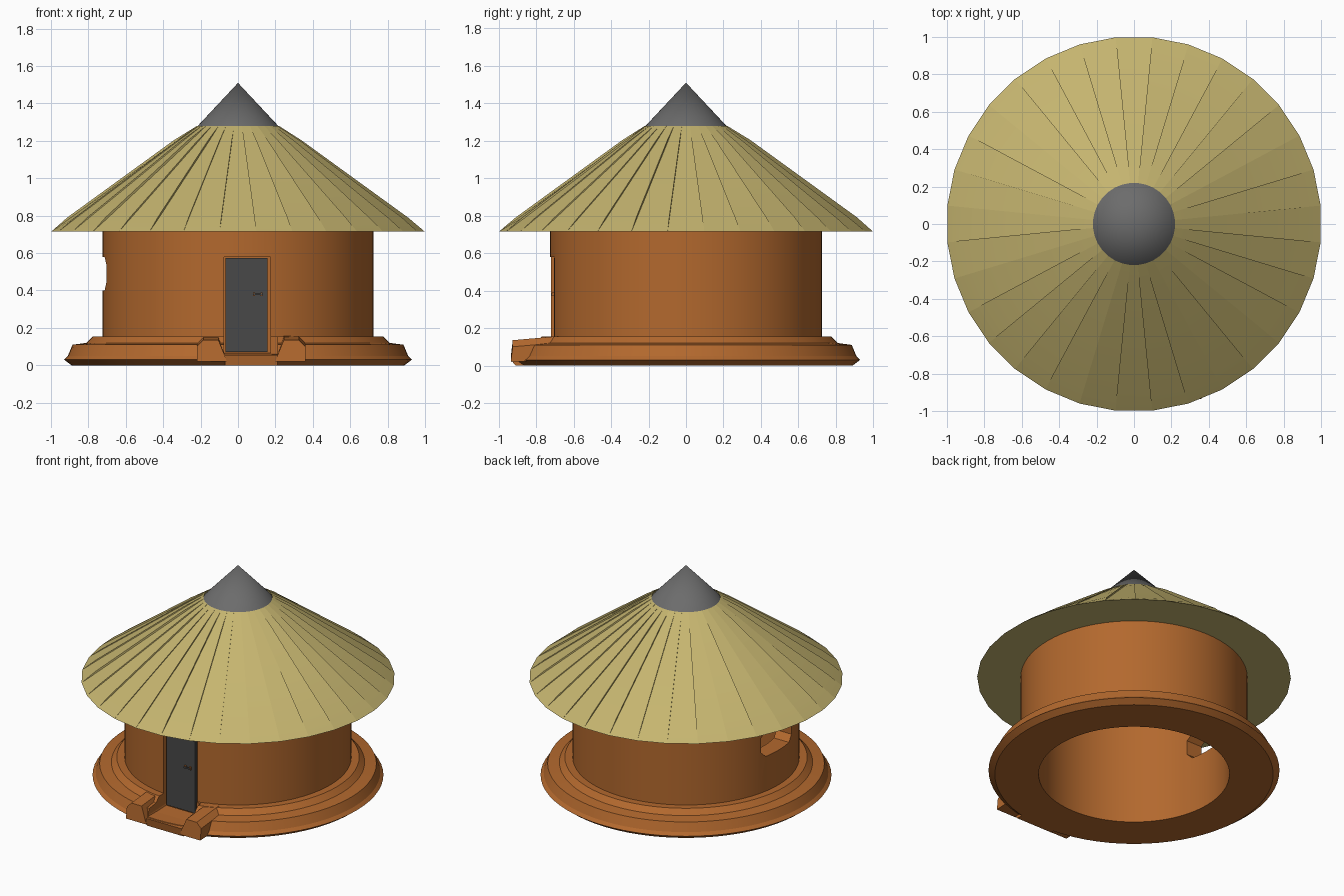
import bpy, bmesh, math, random
from math import cos, sin, pi, radians

if "Cube" in bpy.data.objects:
    bpy.data.objects.remove(bpy.data.objects["Cube"])

random.seed(4)


def material(name, rgb):
    m = bpy.data.materials.new(name)
    m.diffuse_color = (*rgb, 1)
    m.use_nodes = True
    m.node_tree.nodes["Principled BSDF"].inputs["Base Color"].default_value = m.diffuse_color
    return m


CLAY = material("clay", (0.45, 0.14, 0.027))
THATCH = material("thatch", (0.56, 0.46, 0.16))
IRON = material("iron", (0.15, 0.15, 0.15))
DARK = material("dark_door", (0.065, 0.065, 0.065))


def make(name, verts, faces, mat=None, smooth=None):
    me = bpy.data.meshes.new(name)
    me.from_pydata(verts, [], faces)
    bm = bmesh.new()
    bm.from_mesh(me)
    bmesh.ops.remove_doubles(bm, verts=bm.verts, dist=1e-5)
    bmesh.ops.recalc_face_normals(bm, faces=bm.faces)
    bm.to_mesh(me)
    bm.free()
    ob = bpy.data.objects.new(name, me)
    bpy.context.collection.objects.link(ob)
    if mat:
        me.materials.append(mat)
    if smooth:
        shade(ob, smooth)
    return ob


def shade(ob, angle):
    bpy.ops.object.select_all(action='DESELECT')
    ob.select_set(True)
    bpy.context.view_layer.objects.active = ob
    bpy.ops.object.shade_smooth_by_angle(angle=radians(angle))


def lathe(name, profile, n, mat, smooth):
    k = len(profile)
    verts = [(r * cos(2 * pi * i / n), r * sin(2 * pi * i / n), z)
             for i in range(n) for r, z in profile]
    faces = [(i * k + j, (i + 1) % n * k + j, (i + 1) % n * k + (j + 1) % k, i * k + (j + 1) % k)
             for i in range(n) for j in range(k)]
    return make(name, verts, faces, mat, smooth)


def prism(name, ring_a, ring_b, mat=None):
    n = len(ring_a)
    faces = [tuple(range(n)), tuple(range(n, 2 * n))]
    faces += [(i, (i + 1) % n, n + (i + 1) % n, n + i) for i in range(n)]
    return make(name, ring_a + ring_b, faces, mat)


def box(name, x0, x1, y0, y1, z0, z1, mat=None):
    ring = [(x0, z0), (x1, z0), (x1, z1), (x0, z1)]
    return prism(name, [(x, y0, z) for x, z in ring], [(x, y1, z) for x, z in ring], mat)


def cut(ob, cutter):
    mod = ob.modifiers.new(cutter.name, 'BOOLEAN')
    mod.operation, mod.object, mod.solver = 'DIFFERENCE', cutter, 'EXACT'
    bpy.context.view_layer.objects.active = ob
    bpy.ops.object.modifier_apply(modifier=mod.name)
    bpy.data.objects.remove(cutter)


# Round wall with its stepped plinth, hollow through the middle
wall = lathe("wall_and_plinth", [
    (0.61, 0), (0.89, 0), (0.93, 0.03), (0.91, 0.05), (0.885, 0.11), (0.81, 0.12),
    (0.775, 0.155), (0.725, 0.155), (0.725, 0.72), (0.61, 0.72)], 72, CLAY, None)

# Door recess, entrance gap and chamfered side window
cut(wall, box("door_cut", -0.075, 0.175, -0.9, -0.68, 0.06, 0.58))
cut(wall, box("entrance_cut", -0.07, 0.21, -1.0, -0.715, 0.06, 0.3))
win = [(-0.17, 0.44), (-0.13, 0.40), (0.13, 0.40), (0.17, 0.44),
       (0.17, 0.54), (0.13, 0.58), (-0.13, 0.58), (-0.17, 0.54)]
cut(wall, prism("window_cut", [(-0.9, y, z) for y, z in win], [(-0.5, y, z) for y, z in win]))
shade(wall, 20)

# Entrance curbs and threshold
for side, name in ((-1, "left_curb"), (1, "right_curb")):
    sec = [(0.13, 0.03), (0.14, 0.06), (0.175, 0.145), (0.255, 0.145), (0.29, 0.11), (0.29, 0.03)]
    front = [(0.07 + side * x, -0.925 if z > 0.1 else -0.935, z - 0.01) for x, z in sec]
    back = [(0.07 + side * x, -0.68, z + 0.012 * (z > 0.1)) for x, z in sec]
    prism(name, front, back, CLAY)
prism("threshold", [(-0.07, -0.91, 0), (0.21, -0.91, 0), (0.21, -0.935, 0.03), (0.21, -0.92, 0.055), (-0.07, -0.92, 0.055), (-0.07, -0.935, 0.03)],
      [(-0.07, -0.7, 0), (0.21, -0.7, 0), (0.21, -0.7, 0.03), (0.21, -0.7, 0.065), (-0.07, -0.7, 0.065), (-0.07, -0.7, 0.03)], CLAY)

# Door with small handle
box("door", -0.066, 0.158, -0.705, -0.675, 0.07, 0.575, DARK)
for x in (0.085, 0.125):
    box("handle_post", x - 0.006, x + 0.006, -0.715, -0.70, 0.37, 0.39, CLAY)
box("handle_bar", 0.08, 0.13, -0.72, -0.714, 0.375, 0.385, DARK)

# Thatched roof: 32 slightly skewed, overlapping panels with a flat underside
N, ROWS = 32, (0, 0.12, 0.5, 0.85, 1)
verts, faces = [], []
for i in range(N):
    for edge in (0, 1):
        a = 2 * pi * (i + edge - 0.5) / N
        lift = random.uniform(0.004, 0.012) if edge else random.uniform(-0.004, 0.002)
        for s in ROWS:
            r = 1.003 - 0.783 * s
            h = lift * (s not in (0, 1))
            verts.append((r * cos(a) + h * 0.6 * cos(a), r * sin(a) + h * 0.6 * sin(a),
                          0.715 + 0.565 * s + h * 0.8))
K = len(ROWS)
for c in range(2 * N):
    d = (c + 1) % (2 * N)
    for j in range(K - 1):
        if c % 2 and j == 0:
            faces.append((c * K, d * K + 1, c * K + 1))
        elif c % 2 and j == K - 2:
            faces.append((c * K + j, d * K + j, c * K + j + 1))
        else:
            faces.append((c * K + j, d * K + j, d * K + j + 1, c * K + j + 1))
faces.append(tuple(i * 2 * K for i in range(N)))
make("thatched_roof", verts, faces, THATCH, 12)

# Pointed cap on top of the roof
bpy.ops.mesh.primitive_cone_add(vertices=48, radius1=0.22, radius2=0, depth=0.235, location=(0, 0, 1.3925))
cap = bpy.context.object
cap.name = "roof_cap"
cap.data.materials.append(IRON)
shade(cap, 40)
